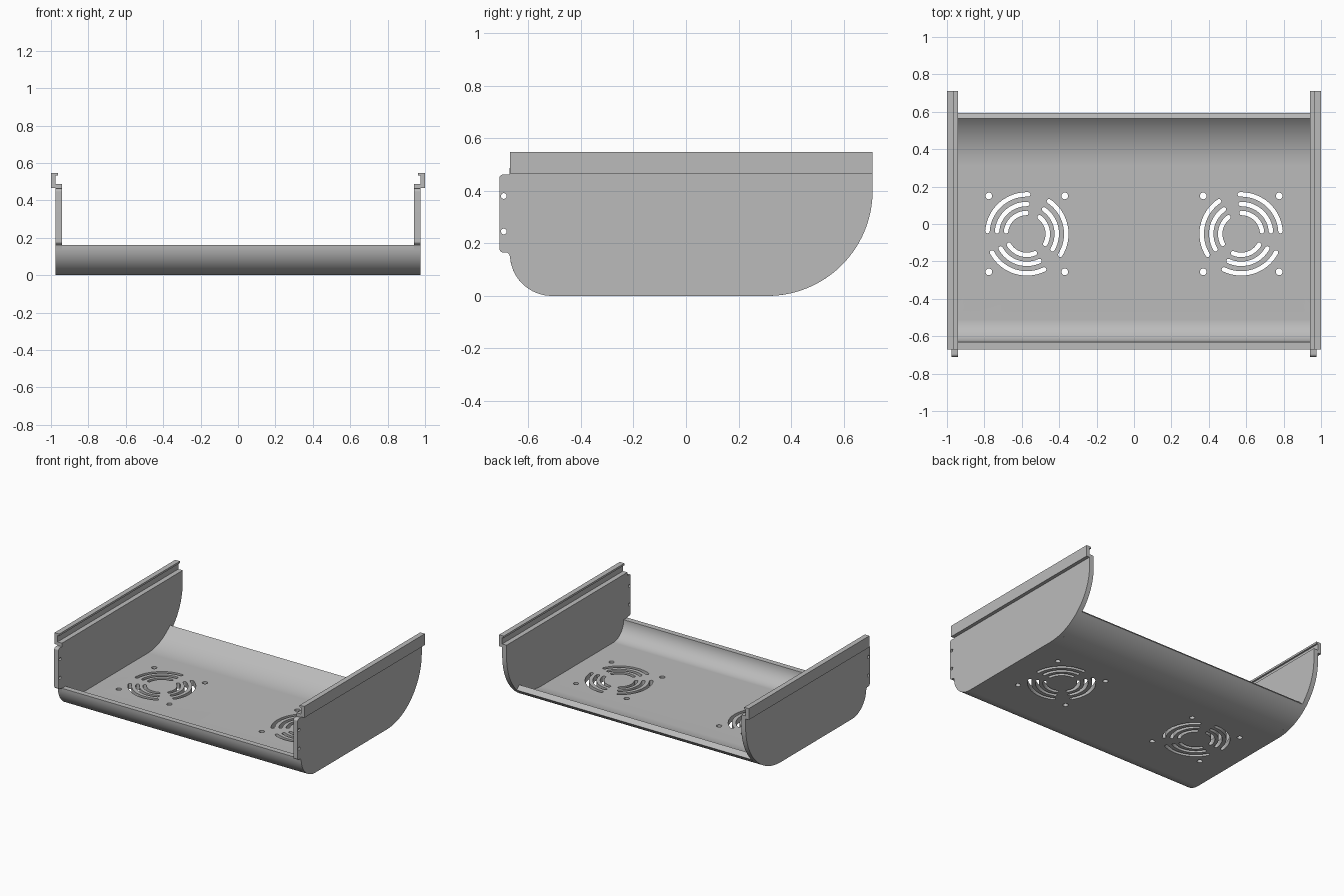
import bpy, bmesh
from math import sin, cos, radians, pi
from mathutils import Vector

if "Cube" in bpy.data.objects:
    bpy.data.objects.remove(bpy.data.objects["Cube"], do_unlink=True)

# Single sheet-metal colour
METAL = bpy.data.materials.new("grey metal")
METAL.use_nodes = True
GREY = (0.5, 0.5, 0.5, 1)
METAL.diffuse_color = GREY
METAL.node_tree.nodes["Principled BSDF"].inputs["Base Color"].default_value = GREY

WALL_IN, WALL_OUT = 0.94, 0.975
SHEET = 0.04
FRONT_C, FRONT_R = (-0.51, 0.16), 0.16
BACK_C, BACK_R = (0.31, 0.4), 0.4


def arc(c, r, a0, a1, n=16):
    """Points on a circle, angles in degrees."""
    steps = [radians(a0 + (a1 - a0) * i / n) for i in range(n + 1)]
    return [(c[0] + r * cos(a), c[1] + r * sin(a)) for a in steps]


def add_prism(bm, pts, lo, hi, place):
    """Extrude a 2D outline from lo to hi; place maps (u, v, w) to 3D."""
    base = bm.faces.new([bm.verts.new(place(u, v, lo)) for u, v in pts])
    up = Vector(place(0, 0, hi)) - Vector(place(0, 0, lo))
    new = bmesh.ops.extrude_face_region(bm, geom=[base])["geom"]
    bmesh.ops.translate(bm, vec=up, verts=[g for g in new if isinstance(g, bmesh.types.BMVert)])


def finish(name, bm):
    bmesh.ops.recalc_face_normals(bm, faces=bm.faces)
    mesh = bpy.data.meshes.new(name)
    bm.to_mesh(mesh)
    bm.free()
    mesh.materials.append(METAL)
    ob = bpy.data.objects.new(name, mesh)
    bpy.context.collection.objects.link(ob)
    return ob


def activate(ob):
    bpy.ops.object.select_all(action='DESELECT')
    ob.select_set(True)
    bpy.context.view_layer.objects.active = ob


def cut(ob, cutter):
    activate(ob)
    mod = ob.modifiers.new("holes", 'BOOLEAN')
    mod.object, mod.solver = cutter, 'EXACT'
    bpy.ops.object.modifier_apply(modifier=mod.name)
    bpy.data.objects.remove(cutter, do_unlink=True)


def smooth(ob):
    activate(ob)
    bpy.ops.object.shade_smooth_by_angle(angle=radians(25))
    ob.modifiers.new("flat normals", 'WEIGHTED_NORMAL').keep_sharp = True


def along_x(u, v, w):
    return (w, u, v)


def along_y(u, v, w):
    return (u, w, v)


def along_z(u, v, w):
    return (u, v, w)


# Curved floor pan: outer skin, then inner skin back again
skin_out = arc(FRONT_C, FRONT_R, 180, 270) + arc(BACK_C, BACK_R, 270, 315)
skin_in = arc(BACK_C, BACK_R - SHEET, 315, 270) + arc(FRONT_C, FRONT_R - SHEET, 270, 180)
bm = bmesh.new()
add_prism(bm, skin_out + skin_in, -WALL_IN, WALL_IN, along_x)
pan = finish("floor_pan", bm)

# Fan grilles: three groups of three arc slots plus four screw holes, mirrored
bm = bmesh.new()
HALF_SLOT = 0.012
for side in (-1, 1):
    def place(u, v, w, s=side):
        return (s * (0.573 - u), v - 0.053, w)
    for mid in (12, 132, 252):
        for r, half in ((0.211, 44), (0.16, 43), (0.112, 41)):
            a0, a1 = mid - half, mid + half
            end0 = (r * cos(radians(a0)), r * sin(radians(a0)))
            end1 = (r * cos(radians(a1)), r * sin(radians(a1)))
            outline = (arc((0, 0), r + HALF_SLOT, a0, a1, 20)
                       + arc(end1, HALF_SLOT, a1, a1 + 180, 6)[1:-1]
                       + arc((0, 0), r - HALF_SLOT, a1, a0, 20)
                       + arc(end0, HALF_SLOT, a0 + 180, a0 + 360, 6)[1:-1])
            add_prism(bm, outline, -0.1, 0.1, place)
    for sx in (-1, 1):
        for sy in (-1, 1):
            hole = arc((sx * 0.203, sy * 0.203), 0.018, 0, 360, 20)[:-1]
            add_prism(bm, hole, -0.1, 0.1, place)
cut(pan, finish("grille_cutter", bm))
smooth(pan)

# Side walls with a front tab, and the stepped rail on top of each
tab_top = [(-0.672, 0.487), (-0.672, 0.462)] + arc((-0.695, 0.447), 0.015, 90, 180, 4)
tab_low = arc((-0.695, 0.18), 0.015, 180, 270, 4) + [(-0.68, 0.165), (-0.672, 0.158)]
wall = (tab_top + tab_low + arc(FRONT_C, FRONT_R, 184, 270)
        + arc(BACK_C, BACK_R, 270, 360, 28) + [(0.71, 0.487)])
rail = [(WALL_OUT, 0.465), (1, 0.465), (1, 0.547), (0.963, 0.547),
        (0.963, 0.533), (WALL_OUT, 0.533)]

for side, label in ((1, "left"), (-1, "right")):
    bm = bmesh.new()
    add_prism(bm, wall, side * WALL_IN, side * WALL_OUT, along_x)
    plate = finish(label + "_side_wall", bm)
    bm = bmesh.new()
    for z in (0.245, 0.38):
        add_prism(bm, arc((-0.693, z), 0.011, 0, 360, 16)[:-1], side * 0.9, side * 1.1, along_x)
    cut(plate, finish("tab_hole_cutter", bm))
    smooth(plate)
    bm = bmesh.new()
    add_prism(bm, [(side * x, z) for x, z in rail], -0.67, 0.71, along_y)
    finish(label + "_top_rail", bm)
